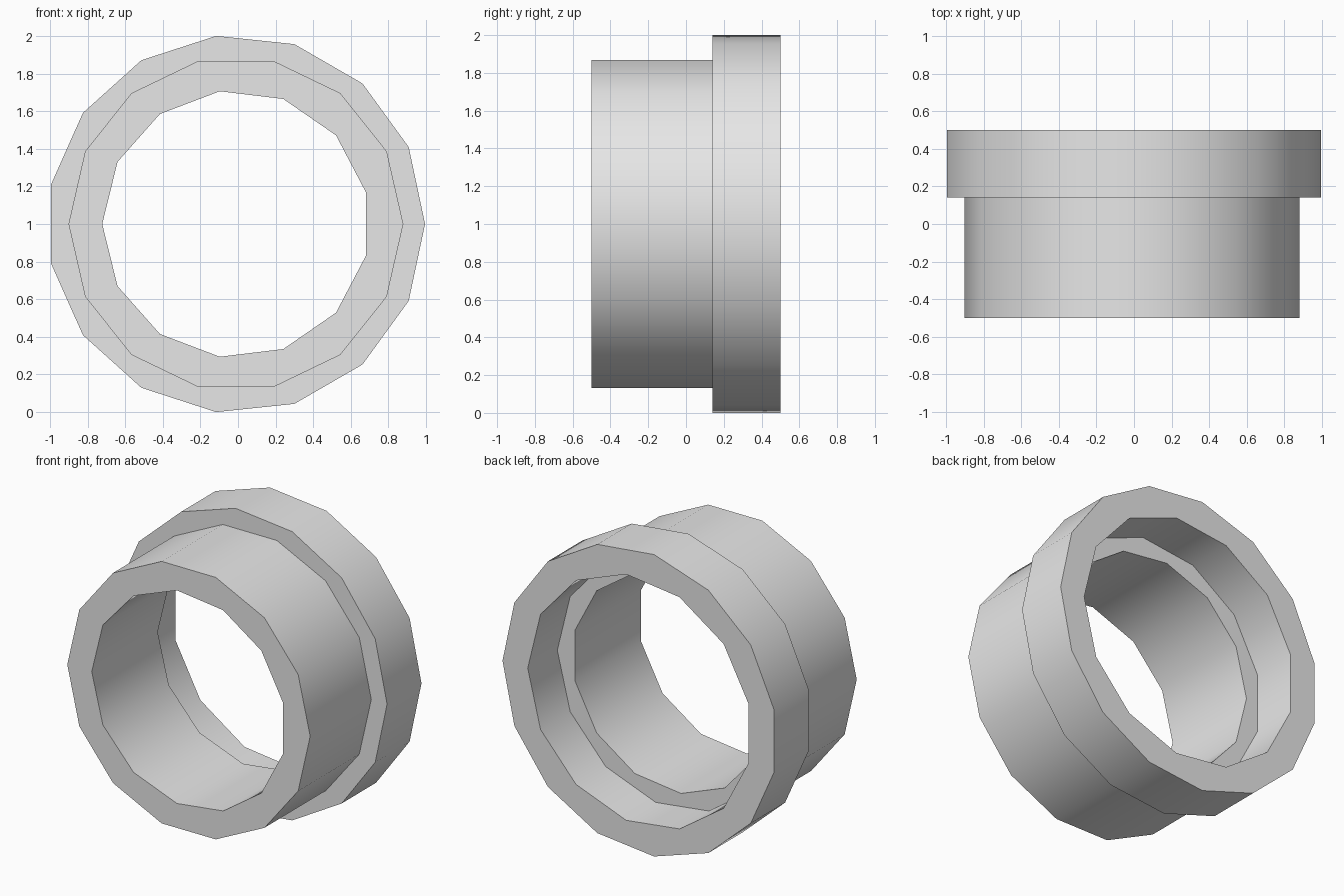
import bpy, bmesh
from math import cos, sin, pi

cube = bpy.data.objects.get("Cube")
if cube:
    bpy.data.objects.remove(cube, do_unlink=True)

AXIS_X, AXIS_Z = -0.011, 1.0
FRONT, FLANGE, SHOULDER, BACK = -0.5, 0.14, 0.19, 0.5

grey = bpy.data.materials.new("light grey")
grey.use_nodes = True
grey.diffuse_color = (0.8, 0.8, 0.8, 1)
grey.node_tree.nodes["Principled BSDF"].inputs["Base Color"].default_value = (0.8, 0.8, 0.8, 1)

bm = bmesh.new()


def ring(sides, radius, y, start):
    """Closed polygon of edges around the y axis."""
    verts = []
    for i in range(sides):
        a = start + 2 * pi * i / sides
        verts.append(bm.verts.new((AXIS_X + radius * cos(a), y, AXIS_Z + radius * sin(a))))
    edges = [bm.edges.new((verts[i - 1], verts[i])) for i in range(sides)]
    return verts, edges


def wall(sides, radius, y0, y1, start=0.0):
    """Open tube; returns the edge loops at both ends."""
    v0, e0 = ring(sides, radius, y0, start)
    v1, e1 = ring(sides, radius, y1, start)
    for i in range(sides):
        bm.faces.new((v0[i - 1], v0[i], v1[i], v1[i - 1]))
    return e0, e1


# Walls in order around the section: bore, counterbore, flange, sleeve
walls = [
    wall(13, 0.711, FRONT, SHOULDER, pi),
    wall(13, 0.821, SHOULDER, BACK),
    wall(15, 1.0055, BACK, FLANGE),
    wall(14, 0.89, FLANGE, FRONT),
]

# Flat annular faces join each wall to the next
for i, current in enumerate(walls):
    following = walls[(i + 1) % len(walls)]
    bmesh.ops.triangle_fill(bm, use_beauty=True, use_dissolve=False,
                            edges=current[1] + following[0], normal=(0, 1, 0))

bmesh.ops.recalc_face_normals(bm, faces=bm.faces[:])
mesh = bpy.data.meshes.new("flanged_sleeve")
bm.to_mesh(mesh)
bm.free()
mesh.materials.append(grey)

sleeve = bpy.data.objects.new("flanged_sleeve", mesh)
bpy.context.collection.objects.link(sleeve)

# Smooth round walls, crisp rims
bpy.ops.object.select_all(action='DESELECT')
sleeve.select_set(True)
bpy.context.view_layer.objects.active = sleeve
bpy.ops.object.shade_smooth_by_angle(angle=pi / 6)
